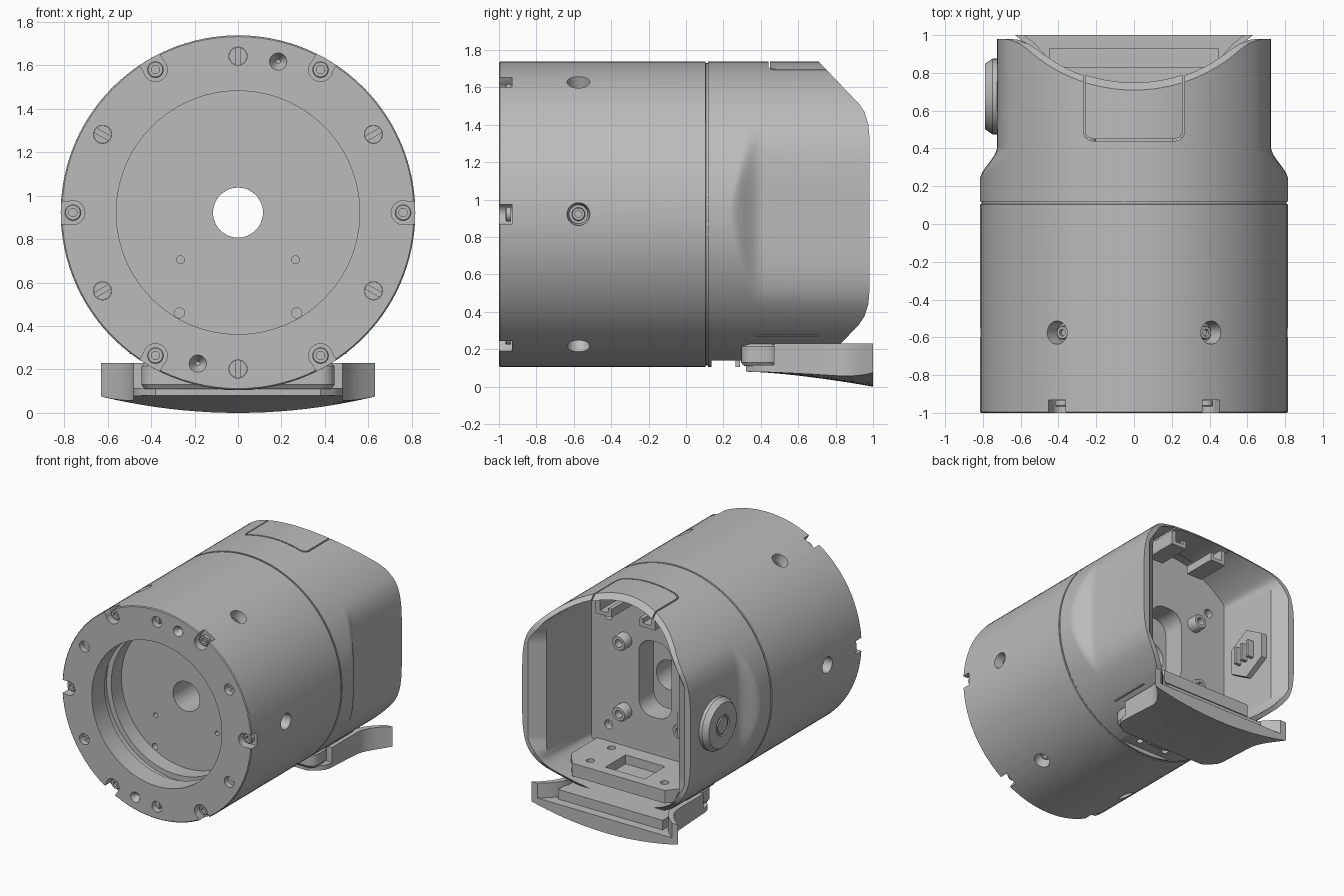
import bpy, bmesh, math
from mathutils import Matrix, Vector

if "Cube" in bpy.data.objects:
    bpy.data.objects.remove(bpy.data.objects["Cube"])

ZC, R, FLAT = 0.922, 0.816, 0.725   # axis height, body radius, half width across flats
FRONT, BACK = Vector((0, -1, 0)), Vector((0, 1, 0))
parts = []

grey = bpy.data.materials.new("machined_grey")
grey.use_nodes = True
grey.diffuse_color = (0.5, 0.5, 0.5, 1)
grey.node_tree.nodes["Principled BSDF"].inputs["Base Color"].default_value = (0.5, 0.5, 0.5, 1)


def make(name, bm, keep=True):
    bmesh.ops.remove_doubles(bm, verts=bm.verts, dist=1e-5)
    bmesh.ops.recalc_face_normals(bm, faces=bm.faces)
    me = bpy.data.meshes.new(name)
    bm.to_mesh(me)
    bm.free()
    me.materials.append(grey)
    ob = bpy.data.objects.new(name, me)
    bpy.context.collection.objects.link(ob)
    if keep:
        parts.append(ob)
    return ob


def cut(ob, bm, op="DIFFERENCE"):
    tool = make("cutter", bm, keep=False)
    tool.hide_render = True
    mod = ob.modifiers.new("cut", "BOOLEAN")
    mod.operation, mod.solver, mod.object = op, "EXACT", tool
    bpy.context.view_layer.objects.active = ob
    bpy.ops.object.modifier_apply(modifier=mod.name)
    bpy.data.objects.remove(tool)


def place(p, d):
    return Matrix.Translation(p) @ Vector(d).to_track_quat("Z", "Y").to_matrix().to_4x4()


def cyl(bm, p, d, r, length, r2=None, n=24):
    d = Vector(d)
    bmesh.ops.create_cone(bm, cap_ends=True, segments=n, radius1=r, radius2=r if r2 is None else r2,
                          depth=length, matrix=place(Vector(p) + d * length / 2, d))


def box(bm, lo, hi, m=Matrix()):
    lo, hi = Vector(lo), Vector(hi)
    bmesh.ops.create_cube(bm, size=1, matrix=m @ Matrix.Translation((lo + hi) / 2) @ Matrix.Diagonal((*(hi - lo), 1)))


def loft(bm, rings, closed=False):
    vs = [[bm.verts.new(p) for p in ring] for ring in rings]
    n = len(vs[0])
    for a, b in zip(vs, vs[1:] + vs[:1] if closed else vs[1:]):
        for i in range(n):
            j = (i + 1) % n
            bm.faces.new((a[i], a[j], b[j], b[i]))
    if not closed:
        bm.faces.new(vs[0])
        bm.faces.new(vs[-1])


def lathe(bm, profile, m, n=24):
    """Revolve (radius, height) points about the local z of m; radius 0 points close up."""
    rings = [[m @ Vector((max(r, 1e-4) * math.cos(math.tau * i / n), max(r, 1e-4) * math.sin(math.tau * i / n), h))
              for i in range(n)] for r, h in profile]
    loft(bm, rings, closed=profile[0][0] > 0)


def screw(bm, p, d, r, h):
    lathe(bm, [(0, 0), (r, 0), (r, h * .85), (r * .88, h), (r * .5, h), (r * .5, h * .3), (0, h * .3)], place(p, d))


def rounded(hx, y0, y1, r, steps=6):
    pts = []
    for k, (cx, cy) in enumerate([(hx - r, y1 - r), (r - hx, y1 - r), (r - hx, y0 + r), (hx - r, y0 + r)]):
        for i in range(steps + 1):
            a = math.pi / 2 * (k + i / steps)
            pts.append((cx + r * math.cos(a), cy + r * math.sin(a)))
    return pts


def on_ring(radius, deg, y):
    a = math.radians(deg)
    return Vector((radius * math.cos(a), y, ZC + radius * math.sin(a)))


def turn(deg):
    return Matrix.Translation((0, 0, ZC)) @ Matrix.Rotation(-math.radians(deg), 4, "Y")


# Front barrel: stepped recess, central bore, rear neck forming the seam
barrel_bm = bmesh.new()
lathe(barrel_bm, [(.115, -.635), (.56, -.635), (.56, -.76), (.6, -.76), (.6, -.84), (.56, -.84), (.56, -1), (.81, -1),
                  (R, -.994), (R, .104), (.808, .106), (.808, .13), (.115, .13)], place((0, 0, ZC), BACK), 96)
barrel = make("barrel", barrel_bm)
bores, slots = bmesh.new(), bmesh.new()
screws, pins, pin_slots = bmesh.new(), bmesh.new(), bmesh.new()
for deg in range(0, 360, 60):
    out = on_ring(1, deg, 0) - Vector((0, 0, ZC))
    # rim notches with screws
    cyl(bores, on_ring(.76, deg, -1.05), BACK, .055, .12)
    box(slots, (.76, -1.05, -.052), (.9, -.931, .052), turn(deg))
    screw(screws, on_ring(.76, deg, -.935), FRONT, .038, .03)
    # radial counterbores with screws
    cyl(bores, on_ring(.73, deg, -.575), out, .05, .15, .07)
    screw(screws, on_ring(.725, deg, -.575), out, .036, .035)
    # slotted pins between the notches
    cyl(bores, on_ring(.72, deg + 30, -1.05), BACK, .042, .15)
    cyl(pins, on_ring(.72, deg + 30, -.89), FRONT, .041, .065)
    box(pin_slots, (.6, -1.05, -.011), (.8, -.93, .011), turn(deg + 30))
for s in (1, -1):
    cyl(bores, (s * .185, -1.01, ZC + s * .695), BACK, .046, .06, .01)
    cyl(bores, (s * .265, -.68, .705), BACK, .018, .1, n=12)
    cyl(bores, (s * .27, -.68, .46), BACK, .024, .1, n=12)
cut(barrel, bores)
cut(barrel, slots)
make("barrel_screws", screws)
cut(make("slotted_pins", pins), pin_slots)


# Rear housing: round section easing into two side flats with soft corners
def section(y, r, w, soft=0, n=160):
    ring = []
    for i in range(n):
        c = math.cos(math.tau * i / n)
        x = abs(r * c)
        blend = max(soft - abs(x - w), 0) ** 2 / (4 * soft) if soft else 0
        ring.append((math.copysign(min(x, w) - blend, c), y, ZC + r * math.sin(math.tau * i / n)))
    return ring


def housing_solid():
    bm = bmesh.new()
    rings = [section(.118, R, R)]
    for i in range(17):
        t = i / 16
        e = t * t * (3 - 2 * t)
        rings.append(section(.23 + .18 * t, R, R - (R - FLAT) * e, .08 * e))
    loft(bm, rings + [section(1.1, R, FLAT, .08)])
    return bm


def end_shape():
    half = [(.6, .93), (.71, .815), (.925, .59), (.955, .545), (.975, .48), (.98, .42)]
    side = [(0, .93)] + half
    pts = [(y, ZC + z) for y, z in side] + [(y, ZC - z) for y, z in reversed(side)]
    bm = bmesh.new()
    loft(bm, [[(x, y, z) for y, z in pts] for x in (-1, 1)])
    return bm


housing = make("rear_housing", housing_solid())
cut(housing, end_shape(), "INTERSECT")
cavity = bmesh.new()
loft(cavity, [section(.38, .782, .55), section(.9, .782, .57), section(.985, .782, .68), section(1.2, .782, .68)])
cut(housing, cavity)
window = bmesh.new()
loft(window, [[(x, y, z) for x, z in rounded(.14, .66, 1.25, .11)] for y in (.2, .5)])
cut(housing, window)
holes = bmesh.new()
cyl(holes, (0, 0, ZC), BACK, .115, .3, n=48)
for sx in (1, -1):
    for z in (.5, 1.35):
        cyl(holes, (sx * .4, .33, z), BACK, .035, .1)
box(holes, (-.5, .135, 0), (.5, 1.2, .14))          # flat underside
cut(housing, holes)
under = bmesh.new()
for s in (1, -1):
    cyl(under, (s * .12, .21, .1), (0, 0, 1), .025, .09)
tab_shape = rounded(.268, .44, 1.1, .05)
loft(under, [[(x, y, z) for x, y in tab_shape] for z in (1.5, 1.8)])
cut(housing, under)

# Top latch tab filling the notch, with its hooks underneath
tab = make("top_tab", housing_solid())
tool = bmesh.new()
loft(tool, [[(x, y, z) for x, y in rounded(.258, .45, 1.1, .045)] for z in (1.5, 1.8)])
cut(tab, tool, "INTERSECT")
cut(tab, end_shape(), "INTERSECT")
tool = bmesh.new()
cyl(tool, (0, .3, ZC), BACK, .775, 1, n=96)
cut(tab, tool)
hooks = bmesh.new()
for s in (1, -1):
    xs = sorted((s * .22, s * .256))
    box(hooks, (xs[0], .47, 1.55), (xs[1], .745, 1.69))
    xs = sorted((s * .12, s * .255))
    box(hooks, (xs[0], .47, 1.545), (xs[1], .745, 1.575))
    xs = sorted((s * .12, s * .15))
    box(hooks, (xs[0], .47, 1.55), (xs[1], .745, 1.61))
make("tab_hooks", hooks)

# Interior fittings
inner = bmesh.new()
for sx in (1, -1):
    for sz in (1, -1):
        screw(inner, (sx * .26, .37, ZC + sz * .275), BACK, .06, .09)
make("inner_screws", inner)
deck_bm = bmesh.new()
loft(deck_bm, [[(x, y, z) for x, y in ((-.5, .37), (.5, .37), (.5, .7), (.4, .83), (-.4, .83), (-.5, .7))]
               for z in (.27, .37)])
deck = make("inner_deck", deck_bm)
tool = bmesh.new()
box(tool, (-.17, .5, .3), (.17, .75, .5))
for sx in (1, -1):
    for y in (.46, .72):
        cyl(tool, (sx * .32, y, .31), (0, 0, 1), .03, .1)
cut(deck, tool)
nut = bmesh.new()
cyl(nut, (-.6, .675, ZC), (1, 0, 0), .2, .08, n=6)
for y in (.59, .66, .73):
    box(nut, (-.525, y, ZC - .07), (-.47, y + .025, ZC + .07))
make("button_nut", nut)

# Side button
button = bmesh.new()
lathe(button, [(0, 0), (.2, 0), (.2, .035), (.172, .075), (.08, .075), (.075, .068), (.065, .068), (.06, .075),
               (0, .075)], place((-.715, .675, ZC), (-1, 0, 0)), 48)
make("side_button", button)


# Lower bracket: curved floor, flared side walls, cross bar and rear block
def half_width(y):
    return .48 + .15 * max(0, (y - .78) / .22) ** 2 - .1 * max(0, (.45 - y) / .13) ** 2


floor, walls = bmesh.new(), bmesh.new()
rows, cols = 16, 20
rings = []
for j in range(rows + 1):
    t = j / rows
    y, w = .32 + .68 * t, half_width(.32 + .68 * t)
    xs = [w * (2 * i / cols - 1) for i in range(cols + 1)]
    low = [(x, y, .08 - (.08 - .075 * (x / .63) ** 2) * t ** 1.5) for x in xs]
    rings.append(low + [(x, y, .115) for x in reversed(xs)])
loft(floor, rings)
make("bracket_floor", floor)
for s in (1, -1):
    rings = []
    for j in range(13):
        y = .47 + .53 * j / 12
        w = half_width(y)
        rings.append([(s * x, y, z) for x, z in ((w, .078), (w, .23), (w - .05, .23), (w - .05, .078))])
    loft(walls, rings)
make("bracket_walls", walls)
bar = bmesh.new()
loft(bar, [[(x, y, z) for x, y in rounded(.43, .31, .485, .055)] for z in (.11,)]
     + [[(x, y, z) for x, y in rounded(.445, .295, .5, .07)] for z in (.13, .215)]
     + [[(x, y, .23) for x, y in rounded(.43, .31, .485, .055)]])
box(bar, (-.45, .6, .1), (.45, .93, .19))
box(bar, (-.08, .265, .105), (.08, .29, .16))
make("bracket_bar", bar)

# Smooth shading with crisp edges
bpy.ops.object.select_all(action="DESELECT")
for ob in parts:
    ob.select_set(True)
bpy.context.view_layer.objects.active = parts[0]
bpy.ops.object.shade_smooth_by_angle(angle=math.radians(32))
